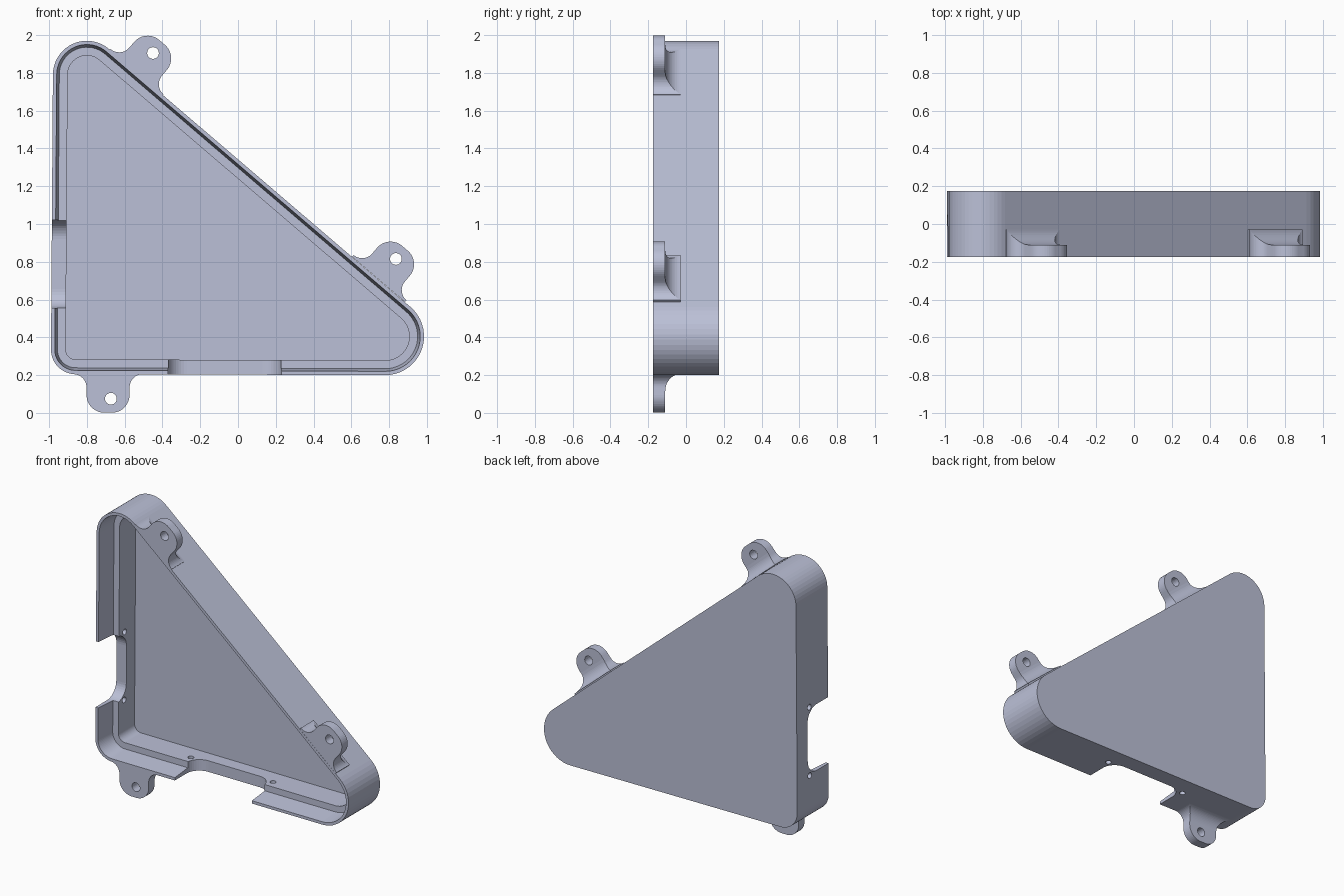
import bpy, bmesh, math
from mathutils import Vector

old = bpy.data.objects.get("Cube")
if old:
    bpy.data.objects.remove(old)

mat = bpy.data.materials.new("pale blue grey")
mat.use_nodes = True
COLOUR = (0.5, 0.53, 0.68, 1)
mat.diffuse_color = COLOUR
mat.node_tree.nodes["Principled BSDF"].inputs["Base Color"].default_value = COLOUR

FRONT, BACK = -0.175, 0.175
# Corner circles of the rounded triangle: x, z, radius
CORNERS = [(-0.80, 1.79, 0.18), (-0.86, 0.335, 0.13), (0.78, 0.405, 0.205)]


def loft(name, rings):
    """Skin a list of equal-length rings and cap both ends."""
    bm = bmesh.new()
    loops = [[bm.verts.new(p) for p in ring] for ring in rings]
    n = len(loops[0])
    for a, b in zip(loops, loops[1:]):
        for i in range(n):
            j = (i + 1) % n
            bm.faces.new((a[i], a[j], b[j], b[i]))
    bm.faces.new(loops[0])
    bm.faces.new(loops[-1])
    bmesh.ops.recalc_face_normals(bm, faces=bm.faces)
    mesh = bpy.data.meshes.new(name)
    bm.to_mesh(mesh)
    bm.free()
    mesh.materials.append(mat)
    obj = bpy.data.objects.new(name, mesh)
    bpy.context.collection.objects.link(obj)
    return obj


def cut(target, cutter):
    """Subtract the cutter, then throw it away."""
    cutter.hide_render = True
    mod = target.modifiers.new("cut", "BOOLEAN")
    mod.operation, mod.solver, mod.object = "DIFFERENCE", "EXACT", cutter
    bpy.context.view_layer.objects.active = target
    bpy.ops.object.modifier_apply(modifier=mod.name)
    bpy.data.objects.remove(cutter)


def rod(start, end, radius, sides=24):
    """Round cutter between two points."""
    start, end = Vector(start), Vector(end)
    turn = (end - start).to_track_quat("Z", "Y")
    circle = [turn @ Vector((radius * math.cos(a), radius * math.sin(a), 0))
              for a in (math.tau * i / sides for i in range(sides))]
    return loft("hole_cutter", [[p + c for c in circle] for p in (start, end)])


def edge_normal(p, q):
    """Angle of the outward normal on the tangent line between two corners."""
    dx, dz = q[0] - p[0], q[1] - p[1]
    return math.atan2(dz, dx) - math.acos((p[2] - q[2]) / math.hypot(dx, dz))


NORMALS = [edge_normal(CORNERS[i], CORNERS[(i + 1) % 3]) for i in range(3)]


def outline(y, inset, steps=18):
    """Rounded triangle at depth y, shrunk by inset."""
    ring = []
    for i, (x, z, r) in enumerate(CORNERS):
        start = NORMALS[i - 1]
        sweep = (NORMALS[i] - start) % math.tau
        for k in range(steps + 1):
            a = start + sweep * k / steps
            ring.append((x + (r - inset) * math.cos(a), y, z + (r - inset) * math.sin(a)))
    return ring


# Tray: back, outer wall, thin lip, ledge and recessed floor
tray = loft("tray", [outline(*s) for s in (
    (BACK, 0), (FRONT, 0), (FRONT, 0.02), (-0.03, 0.034), (-0.03, 0.078), (0.15, 0.078))])


def notch_profile(lo, hi, deep=0.055, r=0.1):
    """Slot open at the front with rounded deep corners."""
    arc = [math.pi / 2 * k / 10 for k in range(11)]
    pts = [(lo, FRONT - 0.1)]
    pts += [(lo + r - r * math.cos(a), deep - r + r * math.sin(a)) for a in arc]
    pts += [(hi - r + r * math.sin(a), deep - r + r * math.cos(a)) for a in arc]
    return pts + [(hi, FRONT - 0.1)]


# Side notch and bottom notch, each with a pair of small wall holes
side, bottom = (0.555, 1.02), (-0.37, 0.23)
cut(tray, loft("notch_cutter", [[(x, y, a) for a, y in notch_profile(*side)] for x in (-1.1, -0.88)]))
cut(tray, loft("notch_cutter", [[(a, y, z) for a, y in notch_profile(*bottom)] for z in (0.1, 0.3)]))
for z in (side[0] - 0.008, side[1] + 0.008):
    cut(tray, rod((-1.1, 0.033, z), (-0.85, 0.033, z), 0.02))
for x in (bottom[0] - 0.02, bottom[1] + 0.02):
    cut(tray, rod((x, 0.033, 0.1), (x, 0.033, 0.33), 0.02))


def ear(name, hole_x, hole_z, angle, shift=0.0):
    """Mounting ear with flared root, rear fillet and screw hole."""
    out = Vector((math.cos(angle), 0, math.sin(angle)))
    along = Vector((-out.z, 0, out.x))
    hole = Vector((hole_x, 0, hole_z))
    base = hole - out * 0.13 + along * shift
    flare, corner, fillet, steps = 0.07, 0.094, 0.09, 12
    # rows of (distance from wall, half width)
    rows = [(-0.012, 0.114 + flare)]
    for k in range(steps + 1):
        a = math.pi / 2 * k / steps
        rows.append((flare * (1 - math.cos(a)), 0.114 + flare * (1 - math.sin(a))))
    rows.append((fillet, 0.114))
    for k in range(steps + 1):
        a = math.pi / 2 * k / steps
        rows.append((0.11 + corner * math.sin(a), 0.02 + corner * math.cos(a)))
    rings = []
    for v, w in rows:
        t = min(1, max(0, (fillet - v) / fillet))
        rear = -0.03 - 0.08 * math.sqrt(1 - t * t)
        rings.append([base + out * v + along * s * w + Vector((0, y, 0))
                      for s, y in ((-1, FRONT), (1, FRONT), (1, rear), (-1, rear))])
    obj = loft(name, rings)
    cut(obj, rod((hole_x, -0.3, hole_z), (hole_x, 0, hole_z), 0.031))


ear("upper_ear", -0.45, 1.905, NORMALS[2])
ear("right_ear", 0.836, 0.815, NORMALS[2])
ear("bottom_ear", -0.673, 0.075, -math.pi / 2, -0.015)
